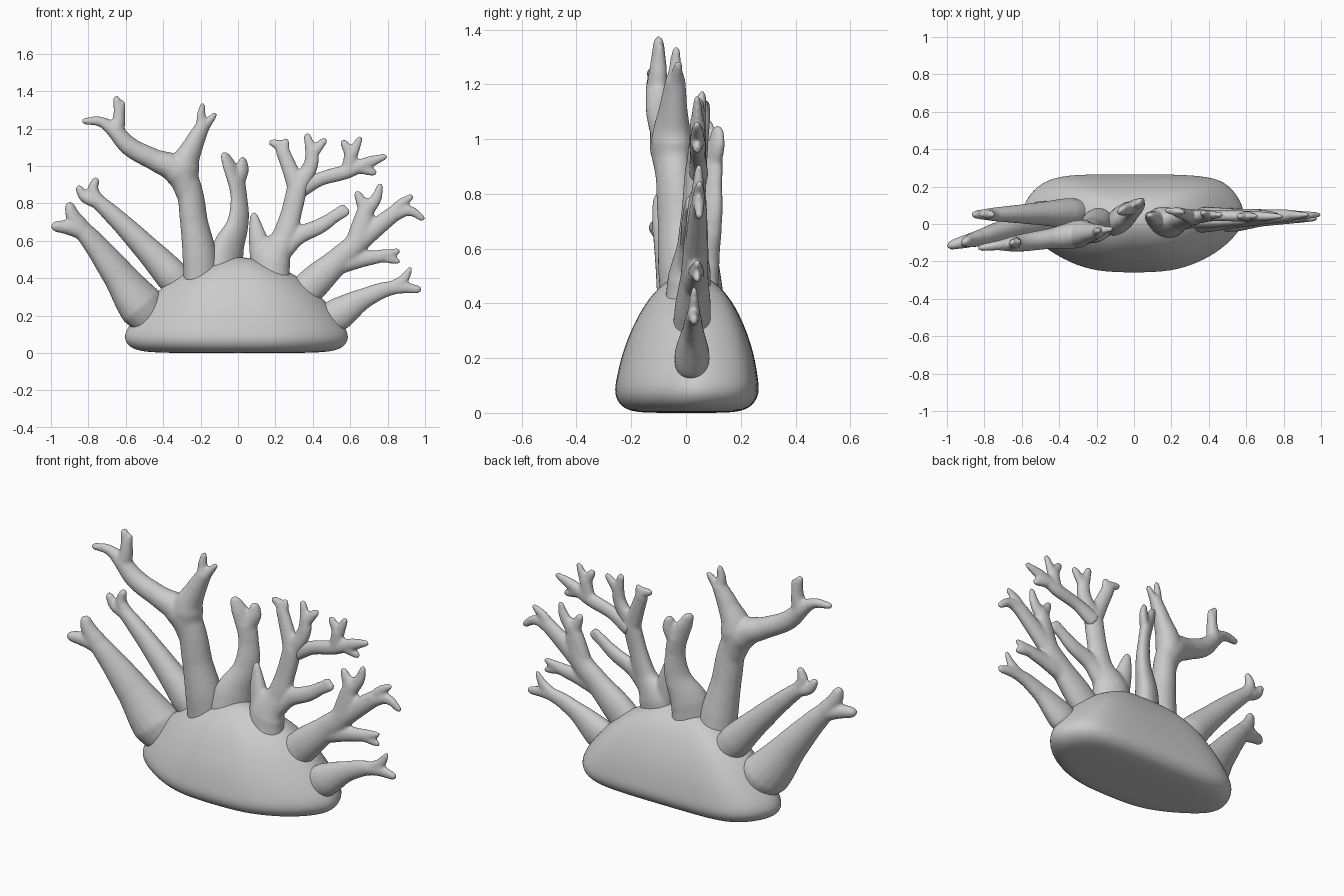
import bpy, bmesh
from math import hypot


def coral(name, y_root, y_tip, slope, flat, *paths, bow=0.0):
    """Tapered tubes drawn in the XZ plane as (x, z, radius), fused into one smooth branch."""
    cu = bpy.data.curves.new(name + "_path", 'CURVE')
    cu.dimensions = '3D'
    cu.bevel_depth = 1.0
    cu.bevel_resolution = 7
    cu.resolution_u = 8
    cu.use_fill_caps = True
    for path in paths:
        pts = list(path)
        (ax, az, _), (bx, bz, br) = pts[-2:]
        d = hypot(bx - ax, bz - az)
        # rounded tip
        pts.append((bx + (bx - ax) / d * br * 0.8, bz + (bz - az) / d * br * 0.8, br * 0.5))
        sp = cu.splines.new('BEZIER')
        sp.bezier_points.add(len(pts) - 1)
        for p, (x, z, r) in zip(sp.bezier_points, pts):
            p.co = (x, 0, z)
            p.radius = r
            p.handle_left_type = p.handle_right_type = 'AUTO'
    tmp = bpy.data.objects.new(name + "_path", cu)
    bpy.context.collection.objects.link(tmp)
    deps = bpy.context.evaluated_depsgraph_get()
    me = bpy.data.meshes.new_from_object(tmp.evaluated_get(deps))
    bpy.data.objects.remove(tmp)
    # flatten in depth, then lean and bow from root to tip
    rx, rz, _ = paths[0][0]
    far = max(hypot(v.co.x - rx, v.co.z - rz) for v in me.vertices)
    for v in me.vertices:
        t = hypot(v.co.x - rx, v.co.z - rz) / far
        v.co.y = (v.co.y * flat + y_root + (y_tip - y_root) * t
                  + slope * (v.co.x - rx) + bow * 4 * t * (1 - t))
    ob = bpy.data.objects.new(name, me)
    bpy.context.collection.objects.link(ob)
    rm = ob.modifiers.new("fuse", 'REMESH')
    rm.mode = 'VOXEL'
    rm.voxel_size = 0.008
    rm.use_smooth_shade = True
    sm = ob.modifiers.new("soften", 'SMOOTH')
    sm.factor = 0.5
    sm.iterations = 10
    return ob


# Rock base: one plan outline scaled up through the layers
plan = [(.6, .03), (.575, .12), (.51, .21), (.41, .255), (.2, .265), (0, .265), (-.2, .265),
        (-.41, .26), (-.53, .2), (-.595, .1), (-.615, .02), (-.58, -.05), (-.48, -.13),
        (-.35, -.21), (-.2, -.26), (0, -.265), (.2, -.26), (.35, -.21), (.47, -.14), (.56, -.05)]
layers = [(0, .4, .4), (.002, .8, .72), (.022, .94, .91), (.07, 1.01, 1.01), (.13, .985, .975),
          (.22, .87, .91), (.32, .73, .77), (.4, .57, .61), (.46, .38, .43), (.498, .2, .22),
          (.512, .06, .07)]
bm = bmesh.new()
rings = [[bm.verts.new((x * sx, y * sy + 0.03 * z, z)) for x, y in plan] for z, sx, sy in layers]
n = len(plan)
for a, b in zip(rings, rings[1:]):
    for i in range(n):
        j = (i + 1) % n
        bm.faces.new((a[i], a[j], b[j], b[i]))
bm.faces.new(rings[0][::-1])
bm.faces.new(rings[-1])
for f in bm.faces:
    f.smooth = True
me = bpy.data.meshes.new("rock_base")
bm.to_mesh(me)
bm.free()
base = bpy.data.objects.new("rock_base", me)
bpy.context.collection.objects.link(base)
base.modifiers.new("round", 'SUBSURF').levels = 2
base.modifiers["round"].render_levels = 2

# Far left branch
coral("left_outer_branch", .04, .02, .23, .9,
      [(-.4, .13, .09), (-.515, .25, .126), (-.64, .42, .088), (-.78, .6, .06), (-.85, .68, .047)],
      [(-.82, .65, .05), (-.91, .672, .04), (-.975, .677, .03)],
      [(-.84, .67, .05), (-.885, .74, .038), (-.9, .785, .028)])

# Second left branch
coral("left_inner_branch", .06, .05, 0, .9,
      [(-.22, .25, .08), (-.36, .42, .09), (-.51, .58, .068), (-.65, .72, .052), (-.76, .82, .04)],
      [(-.75, .81, .04), (-.82, .835, .03), (-.85, .88, .022)],
      [(-.75, .81, .04), (-.775, .875, .03), (-.76, .925, .021)])

# Tall forked branch
coral("tall_branch", .01, -.03, .15, .95,
      [(-.19, .33, .1), (-.205, .52, .093), (-.235, .7, .075), (-.26, .87, .07), (-.3, .98, .07)],
      [(-.25, .82, .065), (-.32, .97, .08), (-.45, 1.035, .058), (-.58, 1.105, .052), (-.66, 1.19, .043)],
      [(-.65, 1.18, .043), (-.73, 1.235, .028), (-.82, 1.24, .019)],
      [(-.65, 1.18, .043), (-.635, 1.27, .032), (-.65, 1.36, .02)],
      [(-.633, 1.28, .03), (-.615, 1.34, .015)],
      [(-.25, .82, .06), (-.285, .99, .08), (-.235, 1.12, .053), (-.185, 1.22, .038)],
      [(-.19, 1.21, .034), (-.197, 1.27, .024), (-.19, 1.325, .016)],
      [(-.19, 1.2, .034), (-.15, 1.245, .022), (-.125, 1.275, .016)], bow=-.025)

# Small middle branch
coral("middle_branch", .02, .075, .45, .85,
      [(-.07, .4, .1), (-.055, .55, .088), (0, .7, .058), (.005, .83, .045), (-.01, .93, .046)],
      [(-.01, .91, .044), (-.045, 1.0, .038), (-.07, 1.055, .026)],
      [(-.005, .91, .04), (.025, .98, .034), (.025, 1.03, .024)])

# Bushy branch
coral("bushy_branch", 0, .08, -.1, .75,
      [(.17, .36, .11), (.18, .5, .105), (.245, .62, .066), (.285, .75, .056), (.32, .9, .055)],
      [(.14, .48, .075), (.105, .62, .05), (.085, .735, .022)],
      [(.22, .54, .065), (.32, .625, .048), (.44, .68, .042), (.52, .735, .034), (.56, .775, .024)],
      [(.5, .72, .035), (.58, .757, .024)],
      [(.315, .89, .052), (.275, .99, .043), (.235, 1.09, .037)],
      [(.24, 1.07, .037), (.22, 1.11, .03), (.18, 1.125, .021)],
      [(.24, 1.07, .035), (.255, 1.135, .02)],
      [(.325, .9, .05), (.39, 1.01, .04), (.395, 1.09, .035)],
      [(.395, 1.07, .035), (.37, 1.16, .021)],
      [(.4, 1.07, .033), (.46, 1.135, .021)])
coral("bushy_side_branch", .045, .04, 0, .75,
      [(.32, .87, .05), (.44, .93, .038), (.58, .97, .04), (.7, 1.02, .033), (.785, 1.05, .018)],
      [(.59, .97, .04), (.605, 1.07, .036)],
      [(.605, 1.06, .034), (.565, 1.125, .022)],
      [(.61, 1.06, .032), (.65, 1.145, .018)],
      [(.66, .99, .034), (.725, .965, .021)])

# Right fan branch
coral("right_fan_branch", .02, .05, 0, .75,
      [(.32, .29, .095), (.42, .39, .088), (.54, .5, .068), (.64, .6, .062), (.68, .73, .05)],
      [(.63, .58, .06), (.67, .72, .05), (.695, .79, .043)],
      [(.68, .77, .04), (.64, .85, .022)],
      [(.695, .77, .04), (.74, .83, .03), (.76, .895, .018)],
      [(.64, .59, .058), (.75, .68, .05), (.84, .75, .043)],
      [(.83, .74, .04), (.87, .795, .03), (.925, .835, .018)],
      [(.83, .74, .04), (.92, .76, .028), (.985, .72, .019)],
      [(.54, .48, .06), (.67, .503, .043), (.77, .52, .035), (.855, .545, .017)],
      [(.76, .52, .034), (.855, .49, .017)])

# Low right branch
coral("right_low_branch", .02, .03, 0, .72,
      [(.43, .14, .085), (.54, .21, .09), (.69, .3, .053), (.84, .35, .037), (.965, .34, .022)],
      [(.82, .345, .037), (.89, .4, .027), (.92, .45, .016)])
